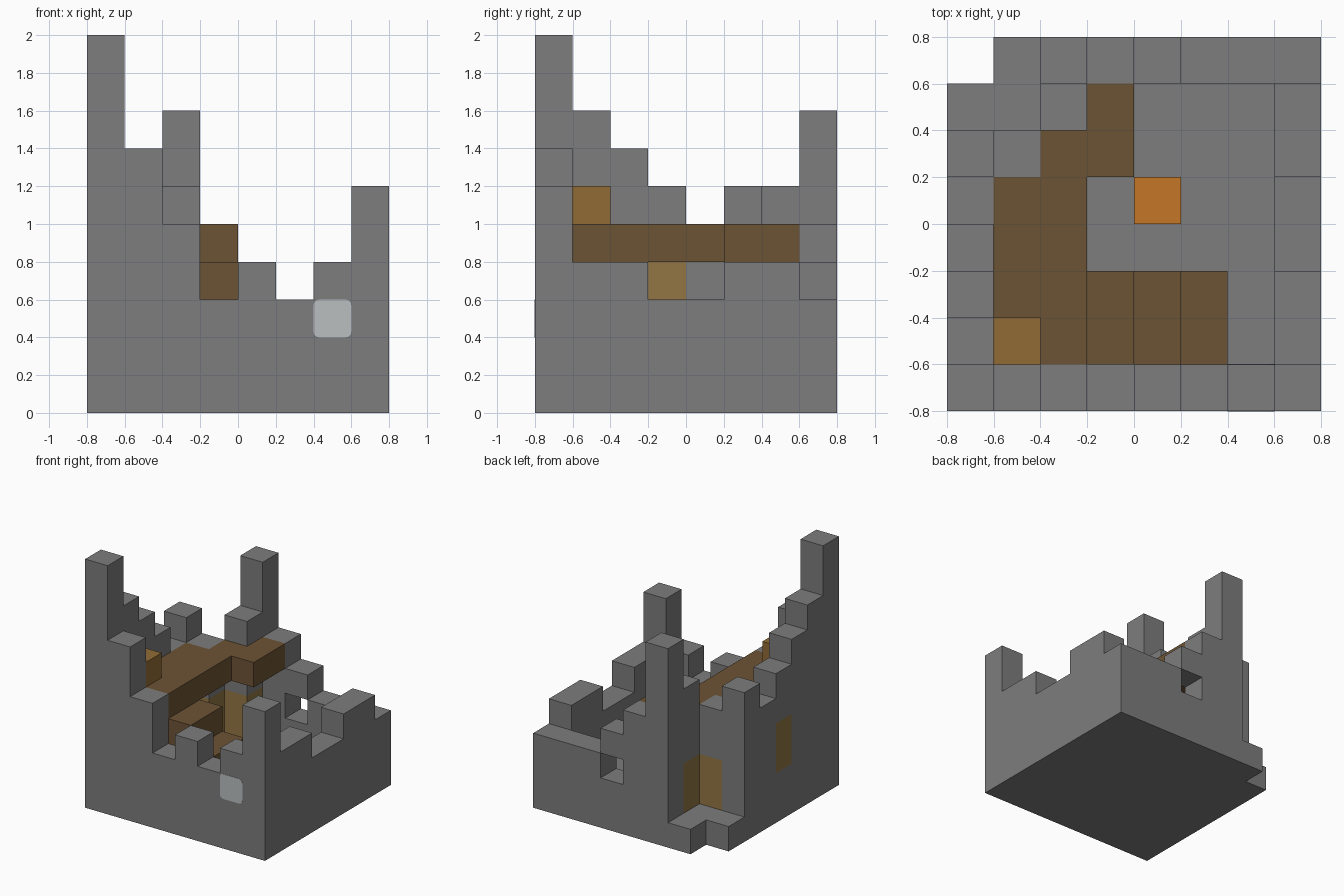
import bpy
import bmesh
import math
from mathutils import Vector

U = 0.2      # edge of one block
HALF = 4     # half the plan, in blocks

start = bpy.data.objects.get("Cube")
if start:
    bpy.data.objects.remove(start, do_unlink=True)


def material(name, rgb):
    m = bpy.data.materials.new(name)
    m.use_nodes = True
    m.diffuse_color = (*rgb, 1)
    m.node_tree.nodes["Principled BSDF"].inputs["Base Color"].default_value = (*rgb, 1)
    return m


STONE = material("grey stone", (0.205, 0.205, 0.205))
PLANK = material("dark plank", (0.152, 0.088, 0.035))
DOOR = material("light wood", (0.29, 0.18, 0.058))
CRATE = material("crate wood", (0.285, 0.148, 0.036))
EMBER = material("ember orange", (0.55, 0.18, 0.02))
GLASS = material("pale glass", (0.49, 0.52, 0.53))


def block(xs, ys, zs):
    """Cells of a cuboid; every range is (first, past last)."""
    return {(x, y, z) for x in range(*xs) for y in range(*ys) for z in range(*zs)}


def column(x, y, top, bottom=1):
    return block((x, x + 1), (y, y + 1), (bottom, top))


# Broken tops of the four walls, in blocks
FRONT = [10, 7, 5, 3, 4, 3, 4, 6]
RIGHT = [4, 4, 3, 3, 4, 4, 3]
LEFT = [8, 7, 6, 5, 6]
BACK = [8, 5, 4, 3, 3]

front = set().union(*(column(x, 0, h) for x, h in enumerate(FRONT)))
right = set().union(*(column(7, y + 1, h) for y, h in enumerate(RIGHT)))
left = set().union(*(column(0, y + 1, h) for y, h in enumerate(LEFT)))
back = set().union(*(column(x + 2, 7, h) for x, h in enumerate(BACK)))

shutter = column(0, 3, 4, 2)
door_left = column(1, 5, 3)
door_back = column(2, 6, 3)
window_hole = column(4, 7, 3, 2)

# Stepped stairs and the broken upper floor
stairs = set().union(*(block((3 + s, 4 + s), (1, 3), (1, 4 - s)) for s in range(3)))
upper = block((1, 3), (1, 5), (4, 5)) | block((2, 4), (5, 6), (4, 5)) | column(3, 6, 5, 4)

PARTS = [
    ("ground_slab", block((0, 8), (0, 8), (0, 1)) - column(0, 7, 1, 0), STONE),
    ("front_wall", front, STONE),
    ("right_side_wall", right, STONE),
    ("left_side_wall", left - shutter, STONE),
    ("back_wall", back - window_hole, STONE),
    ("corner_walls", column(1, 5, 5, 3) | column(2, 6, 6, 3), STONE),
    ("side_door", door_left, DOOR),
    ("back_door", door_back, DOOR),
    ("window_shutter", shutter, DOOR),
    ("upper_floor", upper, PLANK),
    ("stairs", stairs, PLANK),
    ("crate", column(1, 1, 6, 5), CRATE),
    ("fire_block", column(4, 4, 2), EMBER),
]
FILLED = set().union(*(cells for _, cells, _ in PARTS))


def add_object(name, bm, mat):
    mesh = bpy.data.meshes.new(name)
    bm.to_mesh(mesh)
    bm.free()
    mesh.materials.append(mat)
    obj = bpy.data.objects.new(name, mesh)
    bpy.context.collection.objects.link(obj)
    return obj


def build(name, cells, mat):
    """Skin a set of cells, leaving out faces buried between blocks."""
    bm = bmesh.new()
    for cell in sorted(cells):
        centre = Vector(cell) + Vector((0.5, 0.5, 0.5)) - Vector((HALF, HALF, 0))
        for axis in range(3):
            for sign in (-1, 1):
                step = [0, 0, 0]
                step[axis] = sign
                if tuple(c + d for c, d in zip(cell, step)) in FILLED:
                    continue
                n = Vector(step) / 2
                u = Vector([0.5 if k == (axis + 1) % 3 else 0 for k in range(3)])
                v = Vector([0.5 if k == (axis + 2) % 3 else 0 for k in range(3)]) * sign
                corners = (-u - v, u - v, u + v, v - u)
                bm.faces.new([bm.verts.new((centre + n + c) * U) for c in corners])
    bmesh.ops.remove_doubles(bm, verts=bm.verts, dist=U / 100)
    return add_object(name, bm, mat)


for part in PARTS:
    build(*part)


# Rounded glass pane, showing on both faces of the front wall
def pane(name, centre, y0, y1, radius):
    bm = bmesh.new()
    inner = U / 2 - radius
    ring = []
    for q, (sx, sz) in enumerate(((1, 1), (-1, 1), (-1, -1), (1, -1))):
        for k in range(4):
            a = math.radians(90 * q + 30 * k)
            ring.append((centre[0] + sx * inner + radius * math.cos(a), y0,
                         centre[1] + sz * inner + radius * math.sin(a)))
    face = bm.faces.new([bm.verts.new(p) for p in ring])
    out = bmesh.ops.extrude_face_region(bm, geom=[face])
    verts = [g for g in out["geom"] if isinstance(g, bmesh.types.BMVert)]
    bmesh.ops.translate(bm, verts=verts, vec=(0, y1 - y0, 0))
    bmesh.ops.recalc_face_normals(bm, faces=bm.faces)
    add_object(name, bm, GLASS)


wall = -HALF * U
pane("window_pane_outer", (0.5, 0.5), wall - 0.002, wall + 0.002, 0.03)
pane("window_pane_inner", (0.5, 0.5), wall + U - 0.002, wall + U + 0.002, 0.03)
